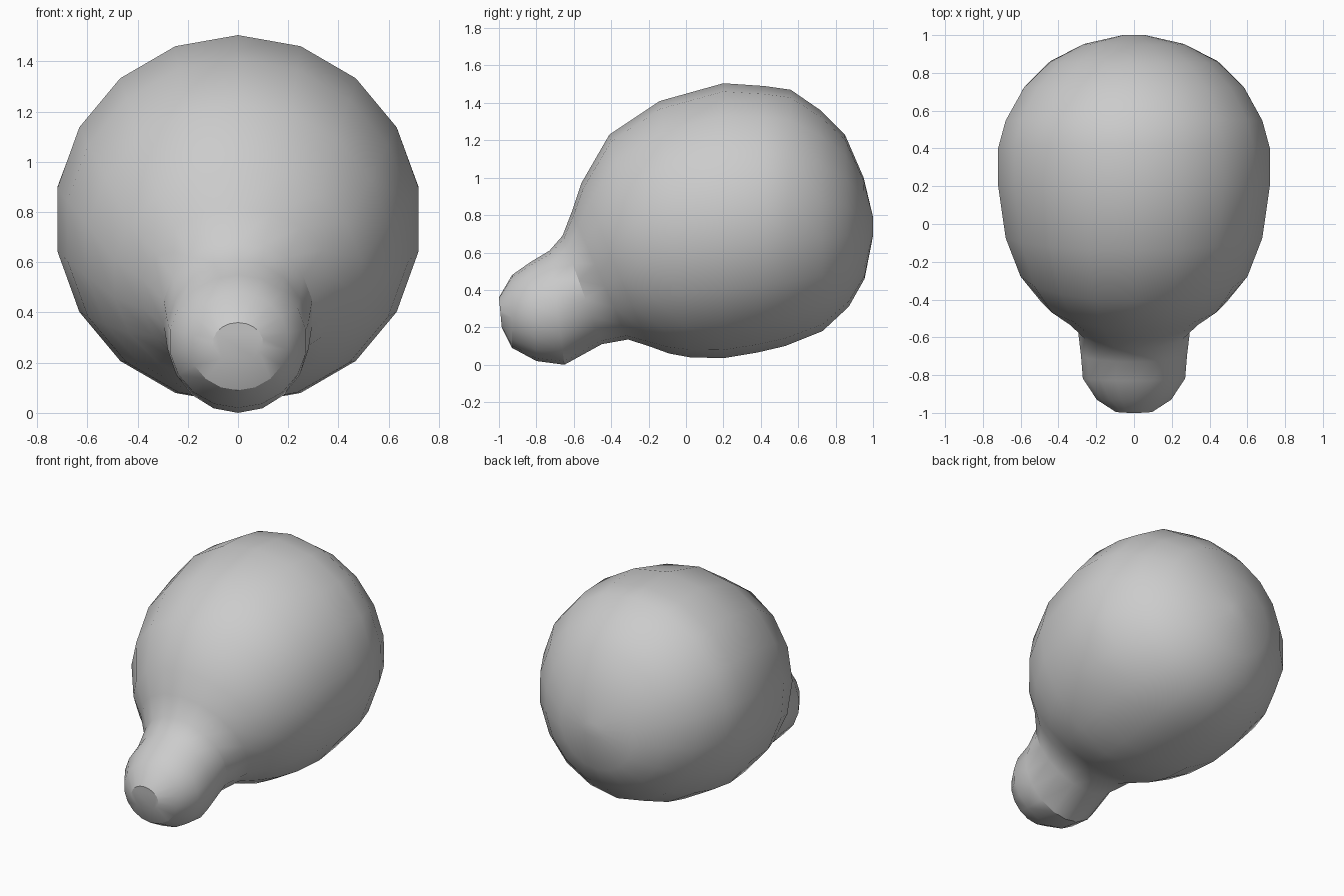
import bpy, bmesh, math
from mathutils import Vector

cube = bpy.data.objects.get("Cube")
if cube:
    bpy.data.objects.remove(cube, do_unlink=True)

# One plain grey for the whole body
grey = bpy.data.materials.new("plain grey")
grey.use_nodes = True
colour = (0.6, 0.6, 0.6, 1)
grey.diffuse_color = colour
grey.node_tree.nodes["Principled BSDF"].inputs["Base Color"].default_value = colour

SIDES = 18

# Tilted cross-sections: top y, top z, bottom y, bottom z, half width
sections = [
    # snout
    (-1.0, .36, -.985, .2, .1),
    (-.93, .48, -.93, .09, .2),
    (-.83, .55, -.8, .02, .275),
    (-.73, .61, -.65, 0, .285),
    # neck
    (-.66, .69, -.45, .11, .3),
    (-.61, .82, -.31, .135, .39),
    # round body
    (-.56, .97, -.2, .1, .5),
    (-.41, 1.23, -.09, .06, .61),
    (-.14, 1.41, .02, .04, .69),
    (.2, 1.505, .2, .035, .73),
    (.42, 1.49, .38, .065, .73),
    (.56, 1.47, .53, .1, .69),
    (.72, 1.36, .73, .18, .59),
    (.85, 1.23, .87, .31, .45),
    (.95, 1.0, .955, .46, .27),
    (1, .79, 1, .69, .06),
]


def add_ring(bm, ty, tz, by, bz, width):
    """Ellipse spanning the top and bottom points of a section."""
    top, bottom = Vector((0, ty, tz)), Vector((0, by, bz))
    centre, up = (top + bottom) / 2, (top - bottom) / 2
    ring = []
    for i in range(SIDES):
        a = math.tau * i / SIDES
        ring.append(bm.verts.new(centre + up * math.cos(a) + Vector((width * math.sin(a), 0, 0))))
    return ring


# Loft the sections into a closed skin
bm = bmesh.new()
rings = [add_ring(bm, *s) for s in sections]
for r, s in zip(rings, rings[1:]):
    for i in range(SIDES):
        j = (i + 1) % SIDES
        bm.faces.new((r[i], r[j], s[j], s[i]))
bm.faces.new(rings[0])
bm.faces.new(rings[-1])
bmesh.ops.recalc_face_normals(bm, faces=bm.faces[:])

mesh = bpy.data.meshes.new("bulb_body")
bm.to_mesh(mesh)
bm.free()
mesh.materials.append(grey)
body = bpy.data.objects.new("bulb_body", mesh)
bpy.context.collection.objects.link(body)

# Smooth shading with the snout's sharper facets kept
bpy.context.view_layer.objects.active = body
body.select_set(True)
bpy.ops.object.shade_smooth_by_angle(angle=math.radians(30))
